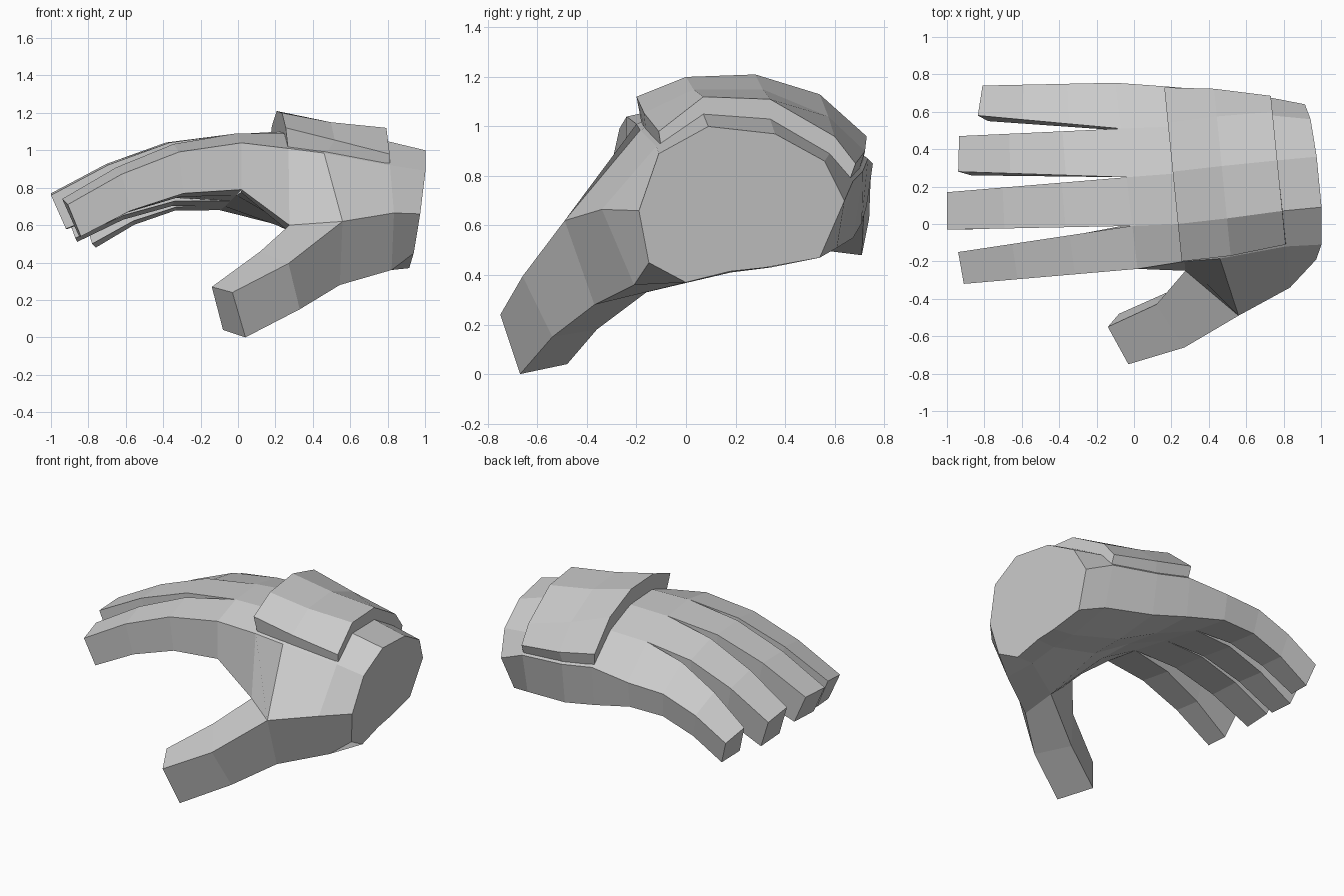
import bpy, bmesh
from mathutils import Vector

if "Cube" in bpy.data.objects:
    bpy.data.objects.remove(bpy.data.objects["Cube"])


def loft(name, rings, cap_start=True, cap_end=True):
    """Skin a series of equal-length closed rings into a flat-shaded object."""
    bm = bmesh.new()
    rows = [[bm.verts.new(p) for p in ring] for ring in rings]
    n = len(rows[0])
    for a, b in zip(rows, rows[1:]):
        for i in range(n):
            j = (i + 1) % n
            bm.faces.new((a[i], a[j], b[j], b[i]))
    if cap_start:
        bm.faces.new(rows[0][::-1])
    if cap_end:
        bm.faces.new(rows[-1])
    bmesh.ops.recalc_face_normals(bm, faces=bm.faces)
    mesh = bpy.data.meshes.new(name)
    bm.to_mesh(mesh)
    bm.free()
    obj = bpy.data.objects.new(name, mesh)
    bpy.context.collection.objects.link(obj)
    return obj


def section(x, skew, lean, yz):
    """Place a (y, z) outline across the arm, skewed in plan and leaning in elevation."""
    return [Vector((x - skew * y + lean * (z - 1), y, z)) for y, z in yz]


# Palm outlines: five points over the back, five under the palm, one at the thumb side
wrist = section(1.01, .08, .15, [
    (-.11, .89), (.09, 1.0), (.36, .97), (.56, .86), (.64, .70),
    (.54, .47), (.32, .43), (.18, .415), (0, .37), (-.15, .45), (-.19, .66)])
cuff = section(.80, .1, 0, [
    (-.12, .92), (.07, 1.05), (.34, 1.03), (.58, .89), (.675, .78),
    (.61, .51), (.34, .43), (.18, .41), (0, .37), (-.21, .36), (-.34, .665)])
middle = section(.50, .12, 0, [
    (-.185, .985), (.05, 1.08), (.30, 1.07), (.57, .96), (.715, .82),
    (.675, .55), (.40, .49), (.20, .47), (-.16, .33), (-.37, .28), (-.49, .62)])
middle[0].x = .46
front = section(.25, .1, 0, [
    (-.20, 1.01), (0, 1.09), (.27, 1.10), (.52, 1.03), (.735, .87),
    (.71, .61), (.45, .60), (.22, .62), (0, .61), (-.17, .57), (-.25, .60)])
knuckle = section(-.01, .12, 0, [
    (-.24, 1.04), (-.01, 1.09), (.25, 1.085), (.51, 1.02), (.755, .85),
    (.73, .68), (.50, .70), (.25, .73), (0, .76), (-.22, .775), (-.24, .79)])
loft("palm", [wrist, cuff, middle, front, knuckle], cap_end=False)

# Raised band over the back of the hand, its inner side sunk slightly into the palm
band_back = section(.80, .1, 0, [
    (-.11, .98), (.07, 1.12), (.34, 1.11), (.60, .96), (.685, .85)])
band_mid = section(.50, .1, 0, [
    (-.17, 1.055), (.03, 1.15), (.31, 1.15), (.575, 1.04), (.723, .90)])
band_front = section(.235, .1, 0, [
    (-.20, 1.12), (0, 1.20), (.28, 1.21), (.54, 1.13), (.73, .96)])
band = []
for outer, under in ((band_back, cuff), (band_mid, middle), (band_front, front)):
    inner = [p.lerp(Vector((p.x, .3, .6)), .05) for p in under[4::-1]]
    band.append(outer + inner)
loft("hand_back_band", band)

# Fingers: knuckle quad swept to a tip quad with a gentle arch
tips = {
    "index_finger": [(-.91, -.32, .71), (-.94, -.15, .74), (-.85, -.16, .54), (-.84, -.30, .54)],
    "middle_finger": [(-1, -.03, .76), (-1, .17, .77), (-.91, .16, .58), (-.92, -.03, .58)],
    "ring_finger": [(-.94, .28, .73), (-.935, .47, .70), (-.86, .44, .51), (-.87, .26, .53)],
    "little_finger": [(-.835, .58, .68), (-.81, .74, .63), (-.76, .71, .48), (-.78, .55, .50)],
}
for i, (name, tip) in enumerate(tips.items()):
    base = [knuckle[i], knuckle[i + 1], knuckle[8 - i], knuckle[9 - i]]
    if i == 0:
        base[3] = knuckle[10]
    rings = []
    for t, arch in ((0, 0), (.36, .07), (.69, .06), (1, 0)):
        rings.append([b.lerp(Vector(p), t) + Vector((0, 0, arch))
                      for b, p in zip(base, tip)])
    loft(name, rings, cap_start=False)

# Thumb: grows from the thumb side of the palm, forward and down
thumb_tip = [(-.14, -.55, .27), (-.03, -.75, .24), (.04, -.67, 0), (-.08, -.48, .04)]
thumb_joint = [(.12, -.43, .46), (.27, -.66, .395), (.33, -.54, .15), (.19, -.36, .18)]
thumb_base = [front[10], middle[10], middle[9], middle[8]]
loft("thumb", [thumb_base, thumb_joint, thumb_tip])
